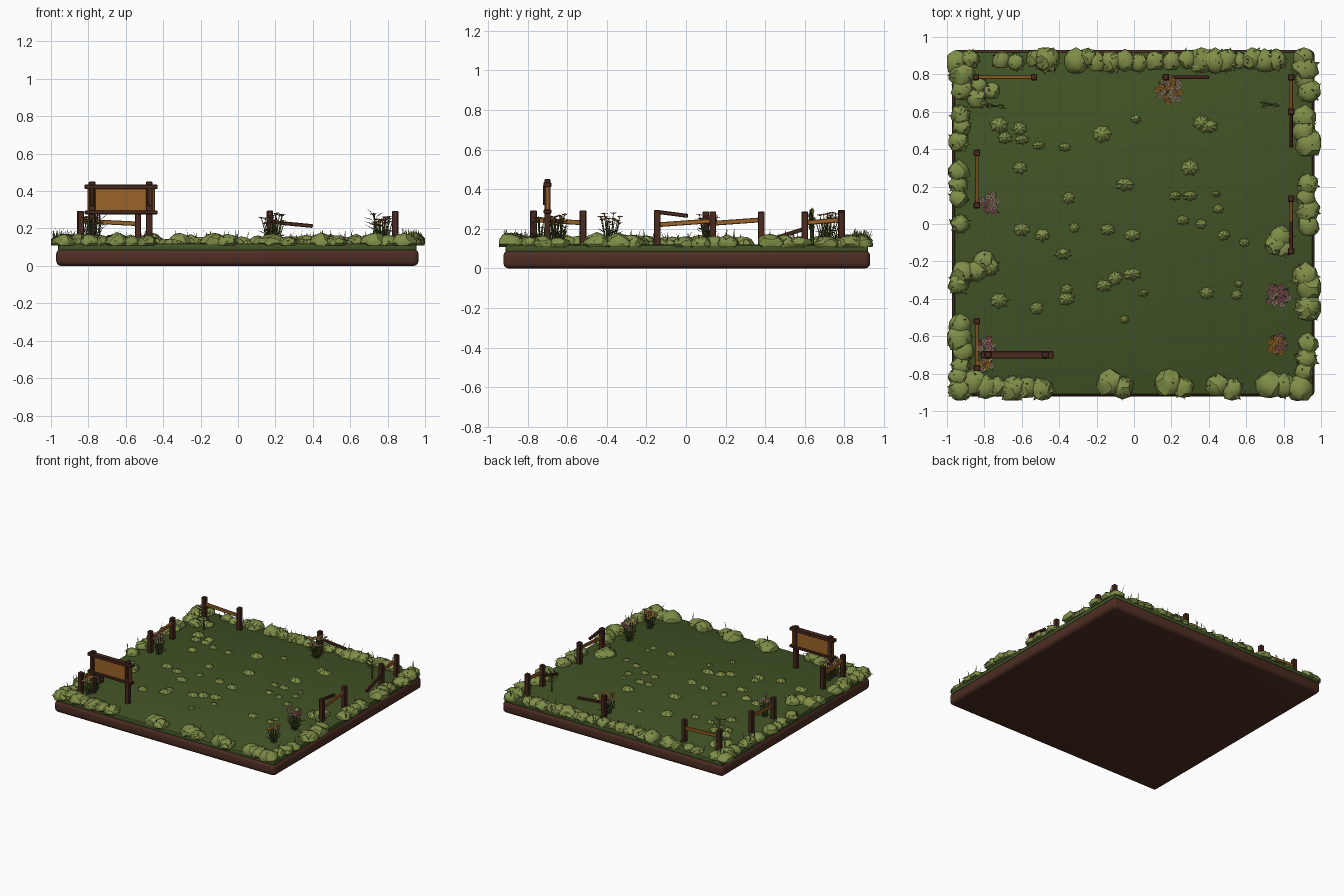
import bpy, bmesh, math, random
from mathutils import Vector, Matrix

if "Cube" in bpy.data.objects:
    bpy.data.objects.remove(bpy.data.objects["Cube"])

random.seed(7)
R = random.uniform
TOP = 0.12  # ground level


def mat(name, r, g, b):
    m = bpy.data.materials.new(name)
    m.diffuse_color = (r, g, b, 1)
    m.use_nodes = True
    m.node_tree.nodes["Principled BSDF"].inputs["Base Color"].default_value = m.diffuse_color
    return m


SOIL = mat("soil brown", 0.075, 0.027, 0.017)
TURF = mat("turf green", 0.053, 0.088, 0.019)
LEAF = mat("olive leaf", 0.21, 0.27, 0.065)
POST = mat("dark wood", 0.07, 0.023, 0.014)
RAIL = mat("light wood", 0.33, 0.125, 0.022)
STEM = mat("stem green", 0.09, 0.12, 0.025)
PINK = mat("pink petal", 0.50, 0.17, 0.22)
CREAM = mat("cream petal", 0.55, 0.43, 0.33)
GOLD = mat("gold petal", 0.60, 0.27, 0.05)


def finish(name, bm, *mats, smooth=None):
    me = bpy.data.meshes.new(name)
    bm.to_mesh(me)
    bm.free()
    for m in mats:
        me.materials.append(m)
    ob = bpy.data.objects.new(name, me)
    bpy.context.collection.objects.link(ob)
    if smooth:
        bpy.context.view_layer.objects.active = ob
        ob.select_set(True)
        bpy.ops.object.shade_smooth_by_angle(angle=math.radians(smooth))
        ob.select_set(False)
    return ob


def box(name, x0, x1, y0, y1, z0, z1, m, bevel=0.004, seg=1):
    bm = bmesh.new()
    bmesh.ops.create_cube(bm, size=1, matrix=Matrix.Translation(((x0+x1)/2, (y0+y1)/2, (z0+z1)/2))
                          @ Matrix.Diagonal((x1-x0, y1-y0, z1-z0, 1)))
    bmesh.ops.bevel(bm, geom=bm.edges[:], offset=bevel, segments=seg, affect='EDGES', profile=0.5)
    return finish(name, bm, m, smooth=40 if seg > 1 else None)


def beam(name, a, b, w, h, m):
    """Squared timber between two points."""
    a, b = Vector(a), Vector(b)
    bm = bmesh.new()
    rot = (b - a).to_track_quat('X', 'Z').to_matrix().to_4x4()
    bmesh.ops.create_cube(bm, size=1, matrix=Matrix.Translation((a+b)/2) @ rot
                          @ Matrix.Diagonal(((b-a).length, w, h, 1)))
    bmesh.ops.bevel(bm, geom=bm.edges[:], offset=0.003, segments=1, affect='EDGES')
    return finish(name, bm, m)


def blade(bm, p, ang, tilt, length, width, mi=0):
    """Folded pointed leaf rising from p."""
    d = Vector((math.cos(ang)*math.cos(tilt), math.sin(ang)*math.cos(tilt), math.sin(tilt)))
    s = Vector((-math.sin(ang), math.cos(ang), 0)) * width / 2
    p = Vector(p)
    mid = p + d*length*0.5
    fold = Vector((0, 0, -width*0.2))
    base, c, tip = bm.verts.new(p), bm.verts.new(mid + fold), bm.verts.new(p + d*length - Vector((0, 0, length*0.12)))
    l, r = bm.verts.new(mid + s), bm.verts.new(mid - s)
    for f in ((base, c, l), (c, tip, l), (base, r, c), (r, tip, c)):
        bm.faces.new(f).material_index = mi


# ground slab
box("soil_base", -0.972, 0.965, -0.922, 0.93, 0, 0.09, SOIL, 0.026, 3)
box("turf_slab", -0.962, 0.955, -0.912, 0.92, 0.076, TOP, TURF, 0.014, 2)

# bushes along the border
back = [-.95, -.87, -.70, -.63, -.53, -.46, -.31, -.24, -.19, -.13, -.05, .03, .11, .20, .28, .36, .43,
        .50, .57, .63, .69, .76, .90]
front = [-.93, -.86, -.79, -.72, -.64, -.57, -.50, -.13, -.07, .19, .27, .45, .53, .73, .80, .88]
left = [.80, .72, .58, .52, .44, .28, .21, .14, 0, -.26, -.32, -.54, -.61, -.68, -.76, -.82]
right = [.83, .77, .71, .57, .50, .43, .21, .14, .07, -.01, -.28, -.34, -.45, -.64, -.72, -.79]
inner = [(-.83, .74), (-.76, .71), (-.84, .67), (-.80, -.20), (-.77, -.23), (-.84, -.25), (.79, -.07),
         (.76, -.11), (.80, -.13)]
spots = [(x + R(-.01, .01), .875 + R(-.015, .015), R(.045, .07)) for x in back]
spots += [(x + R(-.01, .01), -.865 + R(-.02, .02), R(.05, .075)) for x in front]
spots += [(-.925 + R(-.015, .015), y, R(.05, .075)) for y in left]
spots += [(.925 + R(-.015, .015), y, R(.05, .075)) for y in right]
spots += [(x, y, R(.04, .06)) for x, y in inner]
bm = bmesh.new()
for i, (x, y, r) in enumerate(spots):
    h = R(.75, 1.0)
    vs = bmesh.ops.create_icosphere(bm, subdivisions=2, radius=1)['verts']
    ph = R(0, 6)
    for v in vs:
        k = r * (1 + .12*math.sin(5*v.co.x + ph) * math.cos(4*v.co.y + ph) + R(-.08, .08))
        v.co = Vector((x + v.co.x*k, y + v.co.y*k, max(TOP + .003 + v.co.z*k*h*.8, TOP - .012)))
    if i % 2:  # leafy rosette over every second mound
        n = 9
        for j in range(n):
            blade(bm, (x, y, TOP + r*h*.75), ph + j*math.tau/n, R(-.45, -.1), r*R(1.1, 1.3), r*.6)
for v in bm.verts:
    v.co.x = max(-1, min(1, v.co.x))
    v.co.y = max(-.945, min(.945, v.co.y))
finish("border_bushes", bm, LEAF, smooth=35)

# thin grass blades among the bushes
bm = bmesh.new()
for x, y, r in spots:
    for _ in range(3):
        blade(bm, (x + R(-.05, .05), y + R(-.04, .04), TOP), R(0, 6.28), R(1.1, 1.5), R(.05, .10), .007)
for v in bm.verts:
    v.co.x = max(-1, min(1, v.co.x))
finish("grass_blades", bm, LEAF)

# low leafy tufts scattered over the turf: x, y, radius
tufts_a = [(-.72, .53, .05), (-.69, .46, .04), (-.61, .51, .04), (-.60, .45, .04), (-.51, .42, .035),
           (-.61, .30, .04), (-.37, .41, .035), (-.17, .48, .05), (.01, .56, .03), (-.05, .21, .05),
           (-.35, .14, .035), (.36, .54, .045), (.40, .52, .05), (.30, .30, .05), (.22, .15, .035),
           (.30, .15, .04), (.44, .16, .025), (.26, .02, .035), (.36, .00, .03), (.45, .08, .03)]
tufts_b = [(.48, -.06, .035), (.59, -.10, .03), (-.01, -.06, .045), (-.14, -.03, .04), (-.32, -.02, .03),
           (-.60, -.03, .045), (-.49, -.06, .04), (-.38, -.16, .045), (-.01, -.27, .05), (-.16, -.33, .045),
           (-.10, -.29, .04), (.05, -.37, .03), (-.36, -.40, .045), (-.36, -.35, .035), (-.72, -.41, .05),
           (-.52, -.45, .04), (-.05, -.51, .025), (.39, -.37, .04), (.55, -.38, .03), (.56, -.32, .025)]
bm = bmesh.new()
for x, y, r in tufts_a + tufts_b:
    n, sq, ph = 14, R(.65, 1), R(0, 6)
    rings = []
    for f, z in ((1, TOP - .002), (.6, TOP + r*.38)):
        ring = []
        for j in range(n):
            a = ph + j*math.tau/n
            k = r*f*(1.05 if j % 2 else .85)*R(.92, 1.06)
            ring.append(bm.verts.new((x + k*math.cos(a), y + k*sq*math.sin(a), z + (r*.06 if j % 2 else 0))))
        rings.append(ring)
    tip = bm.verts.new((x, y, TOP + r*.55))
    for j in range(n):
        k = (j + 1) % n
        bm.faces.new((rings[0][j], rings[0][k], rings[1][k], rings[1][j]))
        bm.faces.new((rings[1][j], rings[1][k], tip))
finish("ground_tufts", bm, LEAF, smooth=40)

# fence posts
posts = [(-.84, .38), (-.84, .10), (-.84, -.52), (-.84, -.77), (-.845, .785), (-.535, .785), (.17, .785),
         (.84, .785), (.84, .60), (.84, .135), (.84, -.145)]
for i, (x, y) in enumerate(posts):
    box(f"fence_post_{i+1}", x - .017, x + .017, y - .017, y + .017, TOP - .01, .29 + R(-.004, .006), POST)

# fence rails, whole ones light and broken ones dark
whole = [((-.84, .38, .245), (-.84, .10, .225)), ((-.84, -.52, .23), (-.84, -.77, .245)),
         ((-.84, .785, .24), (-.535, .785, .225)), ((.84, .785, .245), (.84, .60, .23)),
         ((.84, .135, .24), (.84, -.145, .22))]
broken = [((.17, .785, .235), (.40, .785, .213)), ((.84, -.145, .285), (.84, .01, .265)),
          ((.84, .60, .20), (.84, .41, .14))]
for i, (a, b) in enumerate(whole):
    beam(f"fence_rail_{i+1}", a, b, .018, .024, RAIL)
for i, (a, b) in enumerate(broken):
    beam(f"broken_rail_{i+1}", a, b, .018, .02, POST)

# blank notice board
for s, x in (("left", -.78), ("right", -.475)):
    box(f"sign_post_{s}", x - .018, x + .018, -.715, -.683, TOP - .01, .45, POST)
    box(f"sign_bracket_{s}", x - .008, x + .008, -.722, -.70, .32, .42, POST, .002)
box("sign_board", -.805, -.445, -.712, -.688, .285, .425, RAIL)
box("sign_top_beam", -.82, -.43, -.72, -.68, .41, .435, POST)
box("sign_bottom_beam", -.82, -.43, -.72, -.68, .276, .297, POST)


def flowers(name, cx, cy, spread, n, petals, top):
    """Clump of stems, leaves and six-petalled heads; petals = material cycle."""
    bm = bmesh.new()
    for i in range(n):
        a, d = i*2.4, spread*math.sqrt((i + .5)/n)
        p = Vector((cx + d*math.cos(a), cy + d*math.sin(a), top - R(0, .06)))
        q = Vector((cx + d*.4*math.cos(a), cy + d*.4*math.sin(a), TOP))
        rot = (p - q).to_track_quat('Z', 'Y').to_matrix().to_4x4()
        bmesh.ops.create_cone(bm, segments=4, radius1=.003, radius2=.002, depth=(p-q).length,
                              matrix=Matrix.Translation((p+q)/2) @ rot)
        for k in range(2):
            blade(bm, q.lerp(p, R(.05, .5)), a + R(-1, 1) + k*3, R(.3, .9), .05, .018)
        for k in range(6):
            blade(bm, p, k*math.tau/6 + a, R(.1, .4), .021, .015, 1 + i % len(petals))
        core = bmesh.ops.create_icosphere(bm, subdivisions=1, radius=.006, matrix=Matrix.Translation(p))
        for v in core['verts']:
            for f in v.link_faces:
                f.material_index = len(petals) + 1
    finish(name, bm, STEM, *petals, GOLD)


flowers("flowers_back", .19, .715, .07, 20, (CREAM, GOLD), .285)
flowers("flowers_left", -.77, .11, .05, 12, (CREAM, PINK, CREAM), .27)
flowers("flowers_sign", -.79, -.66, .05, 12, (CREAM, PINK), .275)
flowers("flowers_corner", -.79, -.74, .04, 8, (GOLD, CREAM), .26)
flowers("flowers_right", .77, -.385, .06, 15, (PINK, CREAM, PINK), .28)
flowers("flowers_front", .77, -.645, .05, 13, (GOLD, GOLD, PINK), .265)

# dark saplings by the back corners
for name, x, y, h in (("sapling_left", -.74, .63, .18), ("sapling_right", .73, .64, .16)):
    bm = bmesh.new()
    bmesh.ops.create_cone(bm, segments=5, radius1=.007, radius2=.003, depth=h,
                          matrix=Matrix.Translation((x, y, TOP + h/2)))
    for k in range(8):
        blade(bm, (x, y, TOP + h*(.35 + .08*k)), (k % 2)*math.pi + R(-.4, .4), R(.3, .9), .065, .018)
    finish(name, bm, STEM)
